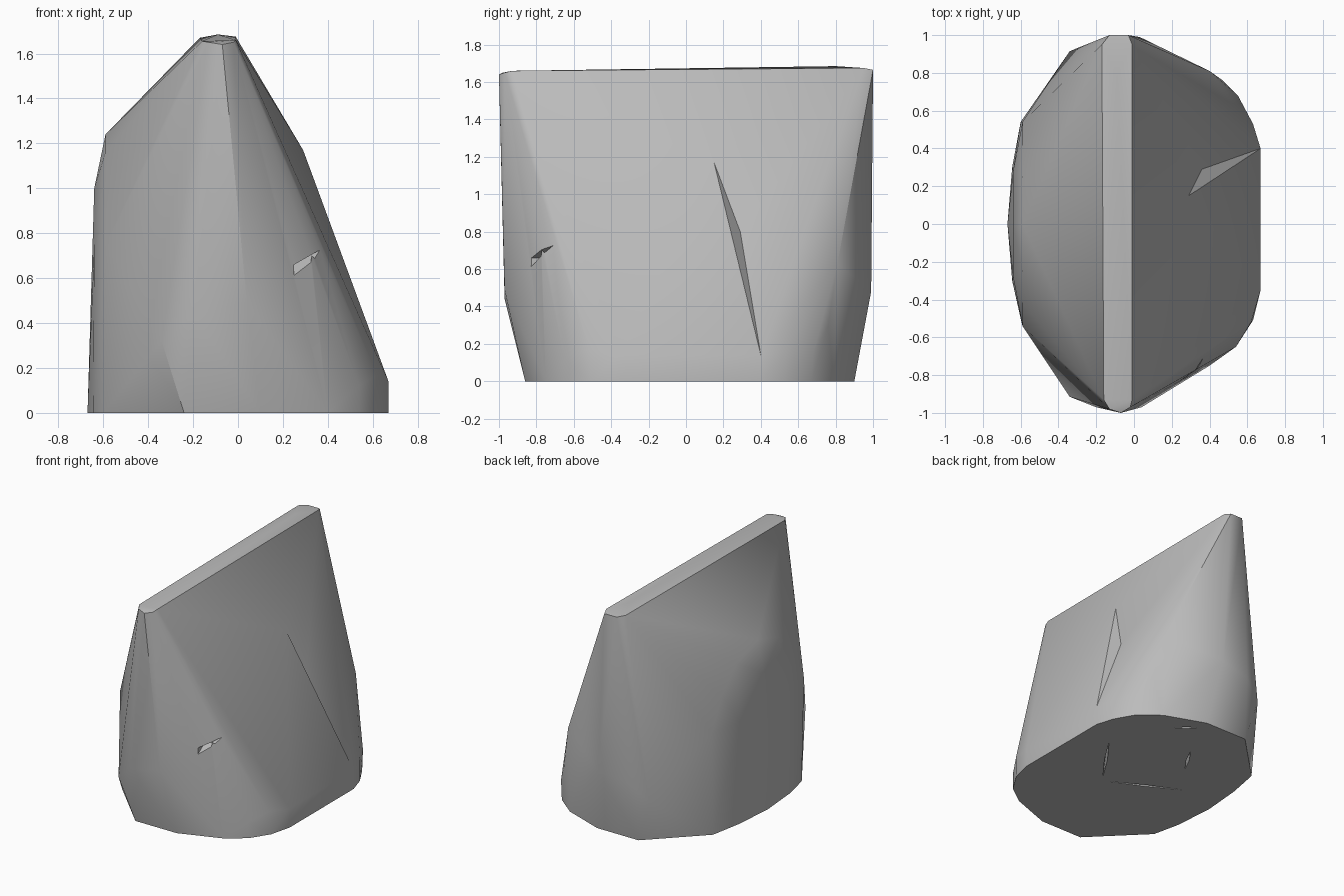
import bpy, bmesh, math
from mathutils import Vector

cube = bpy.data.objects.get("Cube")
if cube:
    bpy.data.objects.remove(cube, do_unlink=True)

stone = bpy.data.materials.new("stone_grey")
stone.use_nodes = True
grey = (0.5, 0.5, 0.5, 1)
stone.diffuse_color = grey
stone.node_tree.nodes["Principled BSDF"].inputs["Base Color"].default_value = grey


def hull(points):
    """Closed convex solid around the points."""
    bm = bmesh.new()
    for p in points:
        bm.verts.new(p)
    res = bmesh.ops.convex_hull(bm, input=list(bm.verts))
    loose = {v for v in res["geom_interior"] + res["geom_unused"]
             if isinstance(v, bmesh.types.BMVert)}
    bmesh.ops.delete(bm, geom=list(loose), context="VERTS")
    bmesh.ops.recalc_face_normals(bm, faces=list(bm.faces))
    return bm


def add_object(name, bm):
    mesh = bpy.data.meshes.new(name)
    bm.to_mesh(mesh)
    bm.free()
    mesh.materials.append(stone)
    obj = bpy.data.objects.new(name, mesh)
    bpy.context.collection.objects.link(obj)
    return obj


def carve(target, points):
    """Cut a small wedge out of the rock."""
    cutter = add_object("chip_cutter", hull(points))
    cutter.hide_render = True
    mod = target.modifiers.new("chip", "BOOLEAN")
    mod.operation = "DIFFERENCE"
    mod.solver = "EXACT"
    mod.object = cutter
    bpy.context.view_layer.objects.active = target
    bpy.ops.object.modifier_apply(modifier=mod.name)
    bpy.data.objects.remove(cutter, do_unlink=True)


# Outline of the base
base = [(-.67, 0), (-.645, -.3), (-.6, -.5), (-.24, -.86), (.1, -.86), (.4, -.75),
        (.54, -.65), (.63, -.51), (.67, -.35), (.67, .4), (.63, .53), (.55, .67),
        (.4, .79), (.1, .9), (-.24, .9), (-.6, .54), (-.645, .3)]
points = [(x, y, 0) for x, y in base]

# Narrow crest along the top
points += [(-.16, -.93, 1.655), (-.13, -.98, 1.65), (-.07, -1, 1.64), (-.02, -.97, 1.65),
           (-.01, -.93, 1.66), (-.17, .95, 1.67), (-.13, 1, 1.665), (-.03, 1, 1.665),
           (-.01, .95, 1.675), (-.09, .8, 1.685)]

# Rounded shoulder of the steep side, alike towards front and back
points += [(-.59, 0, 1.24), (-.64, 0, 1)]
for s in (-1, 1):
    points += [(-.59, s * .25, 1.16), (-.59, s * .42, .98), (-.59, s * .54, .75),
               (-.64, s * .28, .75), (-.34, s * .915, .32), (-.2, s * .97, .44)]

# Broad sloping side and its lower corners
crack_top, crack_low = (.29, .15, 1.17), (.67, .4, .14)
points += [crack_top, crack_low, (.67, -.35, .14), (.62, -.52, .17), (.54, -.65, .12),
           (.04, -.97, .49), (.03, .99, .48), (.4, .81, .63), (.47, .76, .3),
           (.55, .68, .15), (.63, .53, .15)]

bm = hull(points)


def nearest(p):
    return min(bm.verts, key=lambda v: (v.co - Vector(p)).length)


# Folded crack running down the broad side
a, c = nearest(crack_top), nearest(crack_low)
edge = bm.edges.get((a, c))
if edge:
    face = max(edge.link_faces, key=lambda f: f.calc_center_median().y)
    far = next(v for v in face.verts if v not in (a, c))
    bm.faces.remove(face)
    fold = bm.verts.new((.36, .29, .8))
    for trio in ((a, fold, far), (fold, c, far), (a, c, fold)):
        bm.faces.new(trio)
    bmesh.ops.recalc_face_normals(bm, faces=list(bm.faces))

rock = add_object("rock", bm)

# Chip in the front
carve(rock, [(.39, -.7, .74), (.25, -.86, .66), (.25, -.86, .59), (.25, -.76, .66)])

# Thin cracks under the base
for x1, y1, x2, y2 in [(.47, .3, .15, -.16), (.15, -.17, -.4, .11), (.24, .7, .1, .82),
                       (-.2, .3, -.05, .55)]:
    start, end = Vector((x1, y1, -.01)), Vector((x2, y2, -.01))
    side = (end - start).cross(Vector((0, 0, 1))).normalized() * .012
    mid = (start + end) / 2
    carve(rock, [start, end, mid + side, mid - side, mid + Vector((0, 0, .07))])

# Soft shading that keeps the strong edges
bpy.ops.object.select_all(action="DESELECT")
rock.select_set(True)
bpy.context.view_layer.objects.active = rock
bpy.ops.object.shade_smooth_by_angle(angle=math.radians(30))
